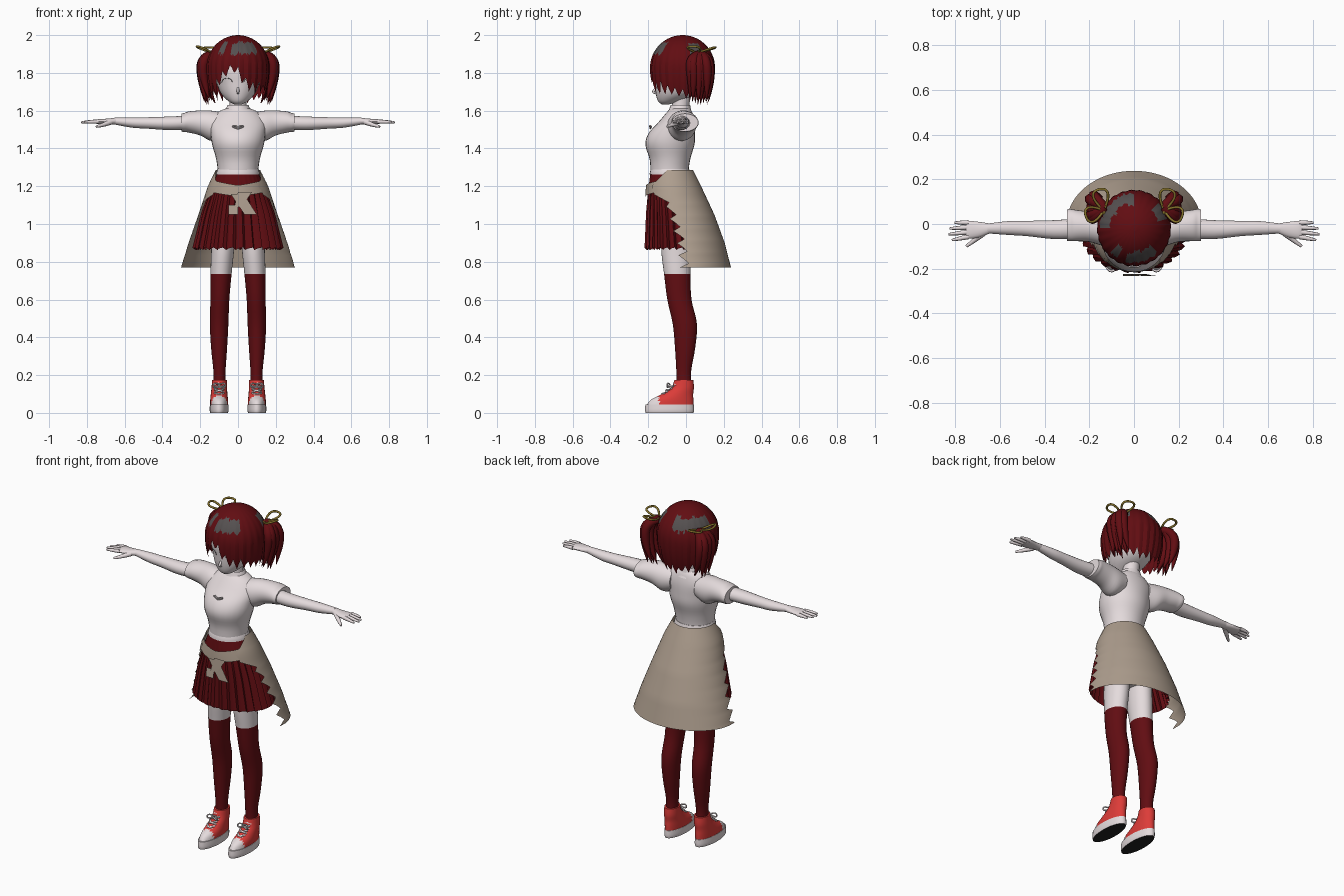
import bpy, bmesh, math, random
from mathutils import Vector

if "Cube" in bpy.data.objects:
    bpy.data.objects.remove(bpy.data.objects["Cube"])
random.seed(4)


def material(name, r, g, b):
    m = bpy.data.materials.new(name)
    m.use_nodes = True
    m.diffuse_color = (r, g, b, 1)
    m.node_tree.nodes["Principled BSDF"].inputs["Base Color"].default_value = (r, g, b, 1)
    return m


PALE = material("pale_white", .78, .71, .72)
RED = material("dark_red", .12, .004, .006)
GREY = material("hair_shine_grey", .09, .08, .08)
BEIGE = material("beige_cloth", .42, .34, .27)
SHOE = material("bright_red", .72, .045, .04)
GOLD = material("old_gold", .24, .17, .025)
BLACK = material("black_rubber", .015, .015, .015)


def finish(ob, angle):
    bpy.ops.object.select_all(action='DESELECT')
    ob.select_set(True)
    bpy.context.view_layer.objects.active = ob
    if ob.type == 'CURVE':
        bpy.ops.object.convert(target='MESH')
    bpy.ops.object.shade_smooth_by_angle(angle=math.radians(angle))


def sheet(name, rows, mats, closed=True, caps=True, rule=None, angle=50):
    """Skin a grid of points; rule(face) picks the material slot."""
    bm = bmesh.new()
    grid = [[bm.verts.new(p) for p in row] for row in rows]
    n = len(grid[0])
    for a, b in zip(grid, grid[1:]):
        for i in range(n if closed else n - 1):
            j = (i + 1) % n
            bm.faces.new((a[i], a[j], b[j], b[i]))
    if closed and caps:
        bm.faces.new(grid[0])
        bm.faces.new(grid[-1])
    bmesh.ops.recalc_face_normals(bm, faces=bm.faces)
    if rule:
        for f in bm.faces:
            f.material_index = rule(f)
    me = bpy.data.meshes.new(name)
    bm.to_mesh(me)
    bm.free()
    for m in mats:
        me.materials.append(m)
    ob = bpy.data.objects.new(name, me)
    bpy.context.collection.objects.link(ob)
    finish(ob, angle)
    return ob


def tube(name, points, radii, mat):
    """Round curve through control points with a radius at each."""
    cu = bpy.data.curves.new(name, 'CURVE')
    cu.dimensions = '3D'
    cu.bevel_depth, cu.bevel_resolution, cu.use_fill_caps = 1, 2, True
    sp = cu.splines.new('NURBS')
    sp.points.add(len(points) - 1)
    for p, co, r in zip(sp.points, points, radii):
        p.co, p.radius = (*co, 1), r
    sp.use_endpoint_u, sp.order_u, sp.resolution_u = True, 3, 6
    ob = bpy.data.objects.new(name, cu)
    bpy.context.collection.objects.link(ob)
    cu.materials.append(mat)
    finish(ob, 60)


def smooth(table, steps=4):
    """Resample a section table with a flowing spline."""
    out, last = [], len(table) - 1
    for i in range(last):
        quad = [Vector(table[min(max(k, 0), last)]) for k in range(i - 1, i + 3)]
        a, b, c, d = quad
        for s in range(steps):
            t = s / steps
            out.append(b + ((c - a) * t + (2*a - 5*b + 4*c - d) * t**2 + (3*b - a - 3*c + d) * t**3) / 2)
    return out + [Vector(table[-1])]


def at(table, key):
    """Linear look-up in a table sorted by its first column."""
    for a, b in zip(table, table[1:]):
        if key <= b[0]:
            break
    return Vector(a).lerp(Vector(b), (key - a[0]) / (b[0] - a[0]))


def loft(name, table, mats, axis='z', side=1, n=28, **kw):
    """Ellipse sections: position, two centre coordinates, two radii."""
    rows = []
    for h, c, d, u, v in smooth(table):
        ring = [(c + u * math.cos(k * math.tau / n), d + v * math.sin(k * math.tau / n)) for k in range(n)]
        rows.append([(side * p, q, h) if axis == 'z' else (side * h, p, q) for p, q in ring])
    return sheet(name, rows, mats, **kw)


# Head, nose, neck, shirt and collar
HEAD = [(1.632, 0, -.11, .016, .016), (1.65, 0, -.09, .05, .058), (1.69, 0, -.05, .09, .11),
        (1.75, 0, -.025, .115, .14), (1.83, 0, -.02, .135, .145), (1.93, 0, -.02, .09, .1)]
loft("head", HEAD, [PALE])
tube("nose", [(0, -.15, 1.735), (0, -.165, 1.71), (0, -.178, 1.695), (0, -.15, 1.69)], [.003, .008, .006, .005], PALE)
loft("neck", [(1.56, 0, -.03, .06, .055), (1.61, 0, -.03, .045, .045), (1.7, 0, -.02, .045, .05)], [PALE])
loft("shirt", [(.93, 0, -.05, .12, .08), (1.1, 0, -.06, .13, .1), (1.25, 0, -.085, .108, .1),
               (1.34, 0, -.085, .115, .107), (1.42, 0, -.085, .137, .13), (1.48, 0, -.075, .145, .123),
               (1.54, 0, -.05, .147, .095), (1.59, 0, -.035, .11, .068), (1.615, 0, -.03, .055, .05)], [PALE])
loft("shirt_hem", [(1.262, 0, -.085, .116, .108), (1.275, 0, -.085, .114, .106), (1.29, 0, -.085, .109, .102)], [PALE])
loft("collar", [(1.575, 0, -.035, .085, .075), (1.6, 0, -.032, .07, .06), (1.63, 0, -.03, .055, .052)], [PALE], caps=False)

# Face marks and shirt ribbon
for s in (1, -1):
    lash = []
    for k in range(9):
        a = math.pi * k / 8
        x, z = .058 + .028 * math.cos(a), 1.75 + .022 * math.sin(a)
        _, _, cy, rx, ry = at(HEAD, z)
        lash.append((s * x, cy - ry * math.sqrt(1 - (x / rx)**2) - .001, z))
    tube("eyelash", lash, [.0015] * 9, GREY)
    tube("shirt_ribbon", [(0, -.19, 1.51), (s * .015, -.194, 1.525), (s * .035, -.18, 1.515), (0, -.19, 1.505)],
         [.004] * 4, PALE)

# Sleeves, arms and hands
for s in (1, -1):
    loft("sleeve", [(.08, -.03, 1.525, .07, .065), (.14, -.022, 1.52, .075, .08), (.2, -.012, 1.535, .068, .066),
                    (.26, -.007, 1.54, .07, .056), (.285, -.005, 1.537, .072, .05), (.3, -.005, 1.537, .07, .047)],
         [PALE], 'x', s)
    loft("arm", [(.25, -.02, 1.537, .045, .037), (.36, -.025, 1.533, .042, .036), (.48, -.02, 1.535, .034, .03),
                 (.56, -.018, 1.537, .031, .027), (.655, -.02, 1.545, .022, .018)], [PALE], 'x', s, n=20)
    loft("palm", [(.645, -.02, 1.545, .022, .018), (.69, -.025, 1.543, .034, .015), (.735, -.026, 1.542, .04, .013),
                  (.752, -.026, 1.541, .036, .01)], [PALE], 'x', s, n=16)
    for k, length in enumerate((.058, .08, .085, .07)):
        y = .006 - k * .021
        tube("finger", [(s * .74, y, 1.542), (s * (.75 + length / 2), y - .003 * k, 1.542),
                        (s * (.745 + length), y - .005 * k, 1.538)], [.011, .01, .005], PALE)
    tube("thumb", [(s * .675, -.04, 1.54), (s * .71, -.07, 1.525), (s * .75, -.1, 1.515)], [.015, .012, .006], PALE)

# Legs with long socks
for s in (1, -1):
    loft("leg", [(.15, .098, -.01, .033, .04), (.22, .098, -.012, .032, .039), (.34, .1, -.005, .042, .053),
                 (.47, .1, -.006, .049, .064), (.6, .096, -.035, .05, .064), (.735, .09, -.046, .056, .07),
                 (.85, .082, -.05, .06, .08), (.97, .078, -.05, .062, .08)], [PALE, RED], 'z', s,
         rule=lambda f: int(f.calc_center_median().z < .735))

# Shoes: rubber sole, red upper with white toe cap, laces
for s in (1, -1):
    loft("shoe_sole", [(0, .1, -.087, .047, .127), (.015, .1, -.087, .05, .13), (.045, .1, -.087, .049, .128)],
         [PALE, BLACK], 'z', s, rule=lambda f: int(f.normal.z < -.8))
    loft("shoe_upper", [(.04, .1, -.085, .047, .124), (.07, .1, -.073, .047, .112), (.1, .1, -.045, .044, .083),
                        (.135, .099, -.018, .041, .06), (.175, .098, -.011, .039, .05)],
         [SHOE, PALE], 'z', s, n=36, rule=lambda f: int(f.calc_center_median().y < -.145))
    for k in range(4):
        y, z = -.137 + k * .022, .098 + k * .019
        for d in (1, -1):
            tube("shoe_lace", [(s * .1 - d * .024, y + .02, z - .008), (s * .1, y - .006, z + .004),
                               (s * .1 + d * .024, y + .028, z + .006)], [.005] * 3, PALE)
    for d in (1, -1):
        tube("lace_bow", [(s * .1, -.085, .15), (s * .1 + d * .03, -.1, .165), (s * .1 + d * .035, -.1, .125),
                          (s * .1, -.09, .145)], [.004] * 4, PALE)

# Pleated skirt
SKIRT = [(.87, -.04, .235, .175), (1.05, -.055, .193, .153), (1.18, -.075, .148, .125), (1.265, -.085, .111, .104)]
rows = []
for k in range(11):
    t = k / 10
    z = 1.265 - t * .395
    _, cy, rx, ry = at(SKIRT, z)
    row = []
    for i in range(112):
        a, pleat = math.tau * i / 112, (0, .35, .7, -1)[i % 4]
        f = 1 + .045 * min(1, t * 2) * pleat
        row.append((rx * f * math.sin(a), cy - ry * f * math.cos(a), z + t**4 * .008 * pleat))
    rows.append(row)
sheet("pleated_skirt", rows, [RED], caps=False, angle=25)

# Torn overskirt wrapping the back
OVER = [(.77, 0, .302, .238), (.9, -.02, .262, .225), (1.05, -.04, .21, .19), (1.2, -.07, .16, .15), (1.285, -.08, .118, .118)]
WRAP = [(.77, 93), (.9, 92), (1.1, 104), (1.16, 128), (1.2, 138), (1.24, 122), (1.285, 100)]
rows = []
for k in range(25):
    z = 1.285 - .515 * k / 24
    _, cy, rx, ry = at(OVER, z)
    reach = at(WRAP, z)[1] + (0 if z > 1.16 else (5, -2, -7)[k % 3])
    angles = [math.radians(reach * (i / 20 - 1)) for i in range(41)]
    rows.append([(rx * math.sin(a), cy + ry * math.cos(a), z) for a in angles])
sheet("torn_overskirt", rows, [BEIGE], closed=False)

# Front sash with knot tails
rows = []
for edge in (1, 0, -1):
    row = []
    for k in range(33):
        a = math.radians(85 * (k / 16 - 1))
        z = 1.175 + .035 * abs(k / 16 - 1) + .03 * edge
        _, cy, rx, ry = at(SKIRT, z)
        row.append(((rx + .014) * math.sin(a), cy - (ry + .014) * math.cos(a), z))
    rows.append(row)
sheet("front_sash", rows, [BEIGE], closed=False)
for name, top, bottom in (("sash_tail", (-.04, .03, 1.16), (.035, .1, 1.05)),
                          ("sash_end", (-.05, 0, 1.1), (-.05, 0, 1.05)),
                          ("sash_knot", (0, .075, 1.17), (-.02, .02, 1.09))):
    sheet(name, [[(x, y, h) for x in (l, r)] for l, r, h, y in ((*top, -.224), (*bottom, -.232))],
          [BEIGE], closed=False)

# Hair cap: ragged strands with an asymmetric fringe
RIM = [(-180, 1.66), (-90, 1.69), (-50, 1.72), (-36, 1.77), (-12, 1.83), (0, 1.8), (24, 1.72), (50, 1.72), (90, 1.69), (180, 1.66)]
COLS, STEPS = 96, 18
shine = [random.random() < .42 for _ in range(COLS // 4)]
jag = [random.uniform(.01, .035) for _ in range(COLS // 4)]
rows = [[] for _ in range(STEPS)]
for i in range(COLS):
    deg = 360 * i / COLS - 180
    a = math.radians(deg)
    rim = at(RIM, deg)[1] + jag[i // 4] * (1, 0, -1, 0)[i % 4]
    for j in range(STEPS):
        t = (j + .4) / (STEPS - .6)
        z = 2 - (2 - rim) * t**1.7
        r = math.sqrt(1 - ((z - 1.83) / .17)**2) if z > 1.83 else 1 - 6 * (1.83 - z)**2
        r *= 1 + .018 * t * (0, 1, .4, -1)[i % 4]
        rows[j].append((.165 * r * math.sin(a), -.018 - .17 * r * math.cos(a), z))


def hair_colour(f):
    c = f.calc_center_median()
    turn = (math.atan2(c.x, -c.y - .018) / math.tau + .5) % 1
    k = int(turn * COLS / 4) % len(shine)
    return int(shine[k] and 1.885 + jag[k] * .6 < c.z < 1.945 + jag[k] * .6)


hair = sheet("hair_cap", rows, [RED, GREY], caps=False, rule=hair_colour, angle=20)
sheet("hair_crown", [rows[0], [(0, -.018, 2)] * COLS], [RED], caps=False)

# Side tails and ribbon loops
for s in (1, -1):
    for k in range(8):
        u = k / 7
        y, out = .02 + .1 * u, .012 * math.sin(k * 2.3)
        tube("side_tail", [(s * .13, .075, 1.9), (s * (.185 + out), y, 1.89), (s * (.185 + out), y + .01, 1.76),
                           (s * (.15 + 2.5 * out), y, 1.63 + .05 * abs(u - .5))], [.02, .026, .024, .001], RED)
    root = Vector((s * .135, .06, 1.905))
    for tip in (Vector((s * .215, .035, 1.94)), Vector((s * .155, .155, 1.935))):
        along = tip - root
        across = along.cross(Vector((0, 0, 1))).normalized() * .035
        loop = [root, root + along * .5 + across, tip + across * .9, tip - across * .9, root + along * .5 - across, root]
        tube("ribbon_loop", loop, [.006] * 6, GOLD)
    tube("ribbon_knot", [root - Vector((0, .015, 0)), root, root + Vector((0, .015, 0))], [.008, .012, .008], GOLD)
